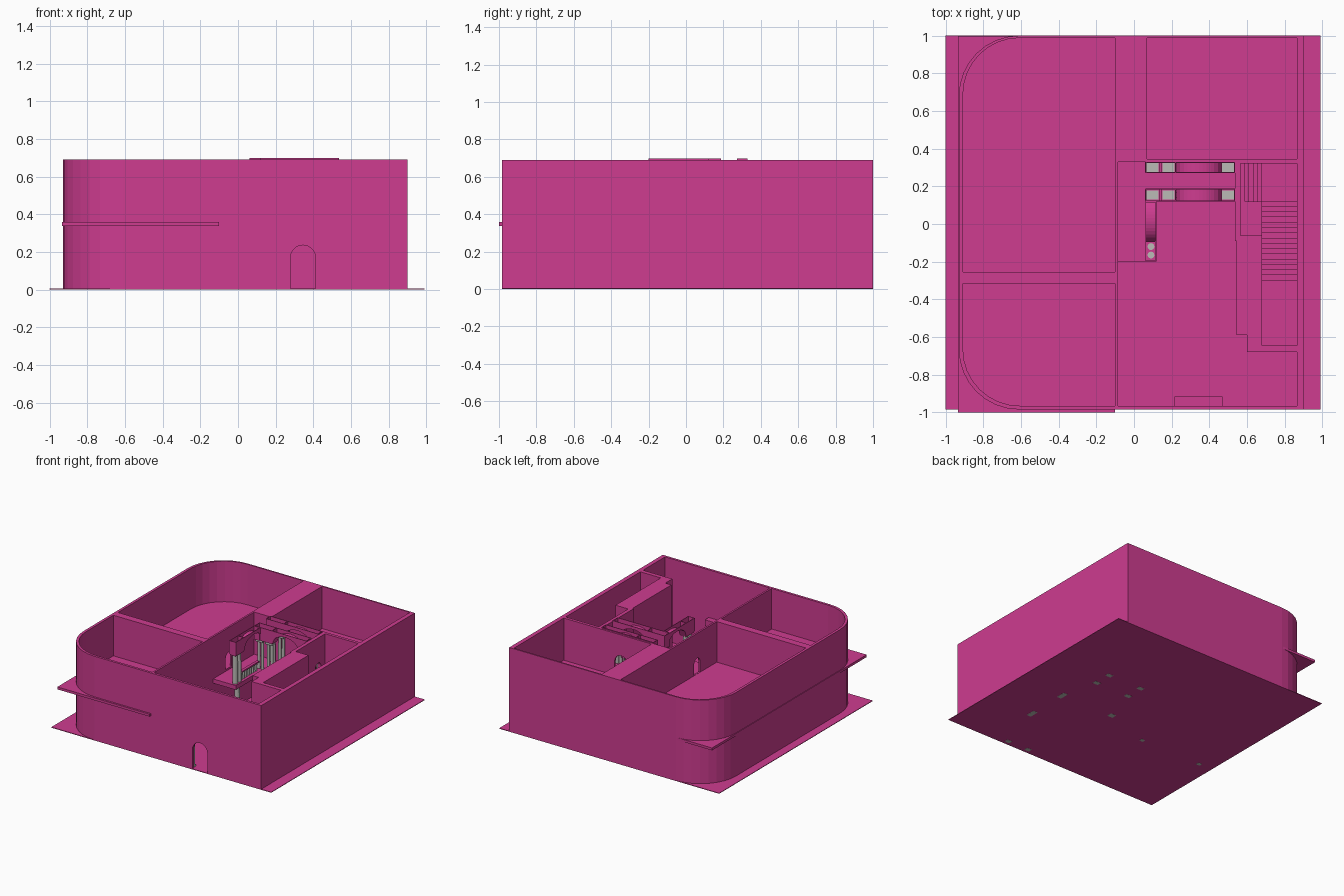
import bpy, bmesh
from math import sin, cos, pi

cube = bpy.data.objects.get("Cube")
if cube:
    bpy.data.objects.remove(cube, do_unlink=True)


def material(name, color):
    m = bpy.data.materials.new(name)
    m.use_nodes = True
    m.diffuse_color = color
    m.node_tree.nodes["Principled BSDF"].inputs["Base Color"].default_value = color
    return m


PINK = material("magenta", (0.62, 0.045, 0.28, 1))
GREY = material("stone_grey", (0.5, 0.5, 0.47, 1))
TOP, FLOOR = 0.69, 0.345


def finish(bm, name, mat):
    bmesh.ops.recalc_face_normals(bm, faces=bm.faces)
    me = bpy.data.meshes.new(name)
    bm.to_mesh(me)
    bm.free()
    me.materials.append(mat)
    ob = bpy.data.objects.new(name, me)
    bpy.context.collection.objects.link(ob)
    return ob


def prism(name, pts, place, a, b, mat=PINK):
    """Extrude a 2D outline from depth a to b; place maps (u, v, depth) to 3D."""
    bm = bmesh.new()
    lo = [bm.verts.new(place(u, v, a)) for u, v in pts]
    hi = [bm.verts.new(place(u, v, b)) for u, v in pts]
    bm.faces.new(lo)
    bm.faces.new(hi)
    for i in range(len(pts)):
        j = (i + 1) % len(pts)
        bm.faces.new((lo[i], lo[j], hi[j], hi[i]))
    return finish(bm, name, mat)


def box(name, x0, x1, y0, y1, z0, z1, mat=PINK):
    return prism(name, [(x0, y0), (x1, y0), (x1, y1), (x0, y1)],
                 lambda u, v, d: (u, v, d), z0, z1, mat)


def column(name, x, y, z0, z1, r=0.018):
    bm = bmesh.new()
    bmesh.ops.create_cone(bm, cap_ends=True, segments=12, radius1=r,
                          radius2=r * 0.88, depth=z1 - z0)
    bmesh.ops.translate(bm, verts=bm.verts, vec=(x, y, (z0 + z1) / 2))
    finish(bm, name, GREY)


def along_x(u, v, d):
    return (u, d, v)


def along_y(u, v, d):
    return (d, u, v)


def cut_door(wall, place, mid, width, z0, spring, depth0, depth1):
    """Cut a round-headed doorway."""
    r = width / 2
    pts = [(mid - r, z0), (mid + r, z0)]
    pts += [(mid + r * cos(pi * i / 10), spring + r * sin(pi * i / 10)) for i in range(11)]
    cutter = prism(wall.name + "_door_cutter", pts, place, depth0, depth1)
    cutter.hide_render = True
    cutter.hide_viewport = True
    cutter.display_type = 'WIRE'
    mod = wall.modifiers.new("doorway", 'BOOLEAN')
    mod.operation = 'DIFFERENCE'
    mod.solver = 'EXACT'
    mod.object = cutter
    bpy.context.view_layer.update()
    me = bpy.data.meshes.new_from_object(
        wall.evaluated_get(bpy.context.evaluated_depsgraph_get()))
    wall.modifiers.clear()
    wall.data = me
    bpy.data.objects.remove(cutter, do_unlink=True)


# Outer shell with two rounded corners
def outline(x0, x1, y0, y1, r):
    pts = [(x1, y0), (x1, y1)]
    for cy, start in ((y1 - r, pi / 2), (y0 + r, pi)):
        for i in range(9):
            t = start + pi / 2 * i / 8
            pts.append((x0 + r + r * cos(t), cy + r * sin(t)))
    return pts


bm = bmesh.new()
outer, inner = outline(-0.93, 0.9, -0.985, 1, 0.32), outline(-0.908, 0.865, -0.965, 0.988, 0.3)
rings = [[bm.verts.new((x, y, z)) for x, y in pts]
         for pts, z in ((outer, 0.003), (outer, TOP), (inner, TOP), (inner, 0.003))]
for k in range(4):
    a, b = rings[k], rings[(k + 1) % 4]
    for i in range(len(a)):
        j = (i + 1) % len(a)
        bm.faces.new((a[i], a[j], b[j], b[i]))
shell = finish(bm, "outer_wall", PINK)
cut_door(shell, along_x, 0.345, 0.135, 0.006, 0.168, -1.05, -0.9)

# Ground plate and floors
box("ground_plate", -1, 0.99, -0.985, 1, 0.001, 0.006)
box("left_floor_slab", -0.935, -0.1, -1, 0.999, 0.338, 0.358)
box("back_room_floor", 0.06, 0.875, 0.34, 0.99, 0.32, FLOOR)
box("gallery_floor_left", -0.09, 0.12, -0.2, 0.335, 0.31, FLOOR)
box("gallery_floor_back", 0.12, 0.54, 0.12, 0.335, 0.31, FLOOR)

# Interior walls
hall_wall = box("hall_left_wall", -0.1, -0.085, -0.97, 0.335, 0.003, TOP)
cut_door(hall_wall, along_y, 0, 0.075, 0.36, 0.45, -0.2, 0.05)
box("left_room_divider", -0.915, -0.1, -0.315, -0.255, 0.003, TOP)
box("back_solid_wall", -0.1, 0.07, 0.33, 0.995, 0.003, TOP)
back_wall = box("back_room_wall", 0.07, 0.87, 0.33, 0.345, 0.003, TOP)
cut_door(back_wall, along_x, 0.345, 0.12, FLOOR, 0.46, 0.25, 0.45)
stair_wall = box("stair_side_wall", 0.535, 0.565, -0.09, 0.33, 0.003, TOP)
cut_door(stair_wall, along_y, 0.23, 0.07, FLOOR, 0.45, 0.5, 0.6)
box("stair_back_wall", 0.565, 0.87, 0.32, 0.33, 0.003, TOP)
box("stair_corner_wall", 0.565, 0.68, -0.09, -0.06, 0.003, TOP)
box("stair_long_wall", 0.6, 0.68, -0.68, -0.09, 0.003, TOP)
box("stair_end_wall", 0.68, 0.87, -0.68, -0.645, 0.003, TOP)
box("hall_bay", 0.545, 0.6, -0.59, -0.09, 0.3, TOP)
box("front_door_lintel", 0.215, 0.47, -0.97, -0.915, 0.25, 0.3)

# Staircase: long flight, landing and short upper flight
LANDING = 0.26
for i in range(15):
    y = -0.3 + 0.028 * i
    box("long_flight_step", 0.68, 0.87, y, y + 0.028, 0.005, LANDING * (i + 1) / 16)
box("stair_landing", 0.68, 0.87, 0.12, 0.32, 0.005, LANDING)
for i in range(5):
    x = 0.68 - 0.023 * i
    box("short_flight_step", x - 0.023, x, 0.12, 0.32, 0.005, LANDING + (FLOOR - LANDING) * (i + 1) / 5)
box("stair_side_floor", 0.565, 0.68, -0.06, 0.12, 0.3, FLOOR)


# Hollow arched beams: two thin side plates, a vault between and end plates
def beam(name, place, u0, u1, a0, a1, mid, d0, d1):
    low, high, rise, half = 0.59, 0.698, 0.085, 0.12
    arc = []
    for i in range(13):
        u = a0 + (a1 - a0) * i / 12
        t = max(0, 1 - ((u - mid) / half) ** 2)
        arc.append((u, low + rise * t ** 0.5))
    side = [(u0, low)] + arc + [(u1, low), (u1, high), (u0, high)]
    for d in (d0, d1 - 0.005):
        prism(name + "_side", side, place, d, d + 0.005)
    vault = arc + [(u, v + 0.006) for u, v in reversed(arc)]
    prism(name + "_vault", vault, place, d0 + 0.005, d1 - 0.005)
    for u in (u0, u1 - 0.005, a0 - 0.006):
        prism(name + "_end", [(u, low), (u + 0.005, low), (u + 0.005, high), (u, high)],
              place, d0 + 0.005, d1 - 0.005)


beam("rear_beam", along_x, 0.062, 0.535, 0.225, 0.465, 0.345, 0.272, 0.33)
beam("middle_beam", along_x, 0.062, 0.535, 0.225, 0.465, 0.345, 0.12, 0.188)
beam("side_beam", along_y, -0.2, 0.12, -0.09, 0.119, 0.03, 0.06, 0.12)

# Paired gallery columns, capitals and the lower columns carrying them
for y in (0.154, 0.301):
    for x in (0.098, 0.184, 0.498):
        box("capital", x - 0.032, x + 0.032, y - 0.025, y + 0.025, 0.57, 0.592, GREY)
        for s in (-1, 1):
            column("gallery_column", x + s * 0.016, y, FLOOR, 0.57, 0.013)
        box("rib_plate", x - 0.04, x + 0.04, y - 0.028, y + 0.028, 0.588, 0.591)
    for x in (0.19, 0.495):
        column("lower_column", x, y, 0.01, 0.31, 0.022)
        box("column_base", x - 0.025, x + 0.025, y - 0.018, y + 0.018, 0, 0.02, GREY)
box("side_beam_bottom", 0.065, 0.115, -0.195, -0.095, 0.58, 0.588)
for y in (-0.165, -0.12):
    column("gallery_column", 0.09, y, FLOOR, 0.592, 0.021)
column("lower_column", 0.095, -0.147, 0.01, 0.31, 0.022)
box("column_base", 0.07, 0.12, -0.17, -0.125, 0, 0.02, GREY)

# Portal columns in the hall and flush bases in the left rooms
for x, y, h in ((0.57, -0.157, 0.3), (0.57, -0.51, 0.3), (0.247, -0.943, 0.25),
                (0.44, -0.943, 0.25)):
    column("portal_column", x, y, 0.01, h, 0.02)
    w, d = (0.02, 0.04) if x > 0.5 else (0.022, 0.018)
    box("column_base", x - w, x + w, y - d, y + d, 0, 0.02, GREY)
for x in (-0.32, -0.876):
    box("flush_base", x - 0.017, x + 0.017, -0.3, -0.27, 0, 0.01, GREY)

# Balustrades between the gallery columns
for i in range(9):
    column("baluster", 0.09, -0.08 + 0.023 * i, FLOOR, 0.405, 0.008)
    column("baluster", 0.23 + 0.028 * i, 0.154, FLOOR, 0.405, 0.008)
box("side_handrail", 0.078, 0.102, -0.1, 0.13, 0.405, 0.415)
box("middle_handrail", 0.21, 0.47, 0.142, 0.166, 0.405, 0.415)
